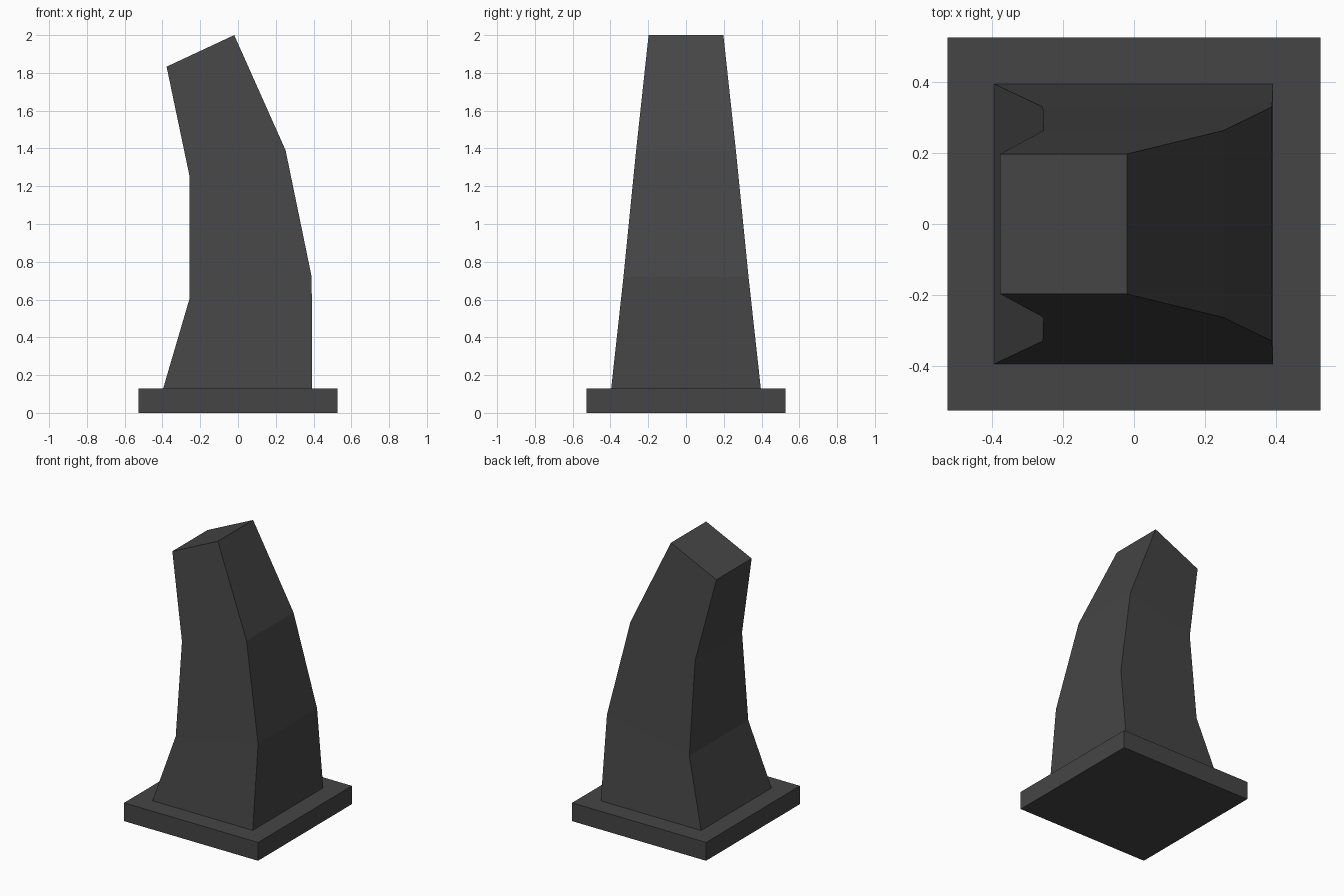
import bpy
import bmesh

if "Cube" in bpy.data.objects:
    bpy.data.objects.remove(bpy.data.objects["Cube"])

# Single dark grey material
grey = bpy.data.materials.new("dark grey")
grey.diffuse_color = (0.06, 0.06, 0.06, 1)
grey.use_nodes = True
grey.node_tree.nodes["Principled BSDF"].inputs["Base Color"].default_value = grey.diffuse_color


def loft(name, sections):
    """Four-sided tube through sections: (left x, left z, right x, right z, half depth)."""
    bm = bmesh.new()
    rings = []
    for xl, zl, xr, zr, d in sections:
        pts = [(xl, -d, zl), (xr, -d, zr), (xr, d, zr), (xl, d, zl)]
        rings.append([bm.verts.new(p) for p in pts])
    for a, b in zip(rings, rings[1:]):
        for i in range(4):
            j = (i + 1) % 4
            bm.faces.new((a[i], a[j], b[j], b[i]))
    bm.faces.new(rings[0][::-1])
    bm.faces.new(rings[-1])
    bmesh.ops.recalc_face_normals(bm, faces=bm.faces)
    mesh = bpy.data.meshes.new(name)
    bm.to_mesh(mesh)
    bm.free()
    mesh.materials.append(grey)
    obj = bpy.data.objects.new(name, mesh)
    bpy.context.collection.objects.link(obj)
    return obj


# Square base plate
loft("base_plate", [(-0.527, 0, 0.527, 0, 0.527),
                    (-0.527, 0.13, 0.527, 0.13, 0.527)])

# Tapered pillar bending to the left
loft("curved_pillar", [(-0.396, 0.13, 0.393, 0.13, 0.396),
                       (-0.258, 0.60, 0.390, 0.72, 0.331),
                       (-0.256, 1.25, 0.252, 1.39, 0.264),
                       (-0.378, 1.833, -0.02, 2.0, 0.198)])
